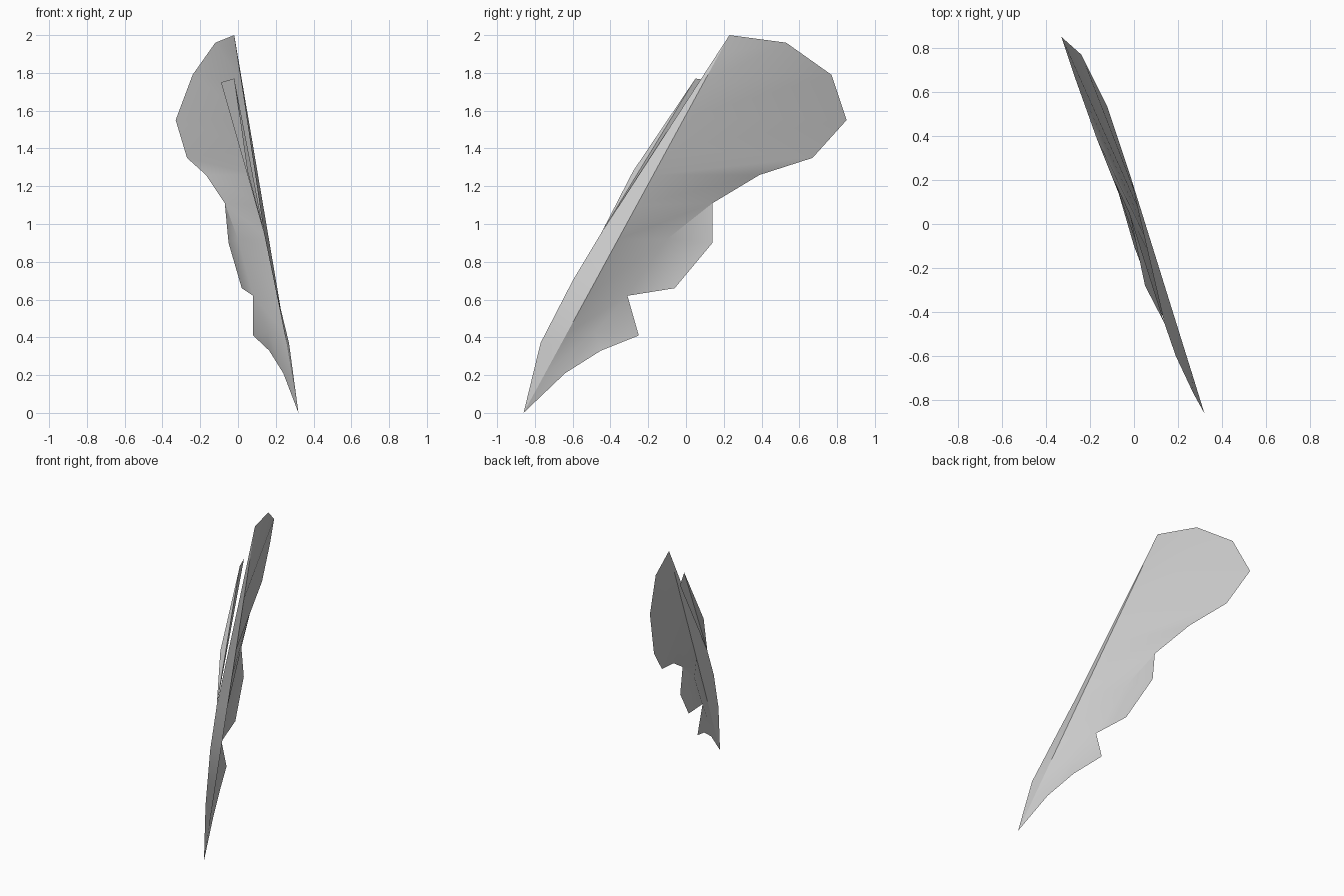
import bpy
import bmesh
import math
from mathutils import Vector

cube = bpy.data.objects.get("Cube")
if cube:
    bpy.data.objects.remove(cube, do_unlink=True)

grey = bpy.data.materials.new("plain_grey")
grey.use_nodes = True
colour = (0.6, 0.6, 0.6, 1)
grey.diffuse_color = colour
grey.node_tree.nodes["Principled BSDF"].inputs["Base Color"].default_value = colour

# Central spine, from the pointed foot to the top
TIP = Vector((0.32, -0.86, 0))
TOP = Vector((-0.02, 0.23, 2))


def spine(t):
    return TIP.lerp(TOP, t)


def strip(outline, fractions):
    """Triangles between the spine and an outer edge."""
    faces = []
    for i in range(len(outline) - 1):
        a, b = spine(fractions[i]), spine(fractions[i + 1])
        faces += [(a, outline[i], outline[i + 1]), (a, outline[i + 1], b)]
    return faces


def fan(hub, outline):
    return [(hub, p, q) for p, q in zip(outline, outline[1:])]


def make_sheet(name, faces):
    bm = bmesh.new()
    for face in faces:
        bm.faces.new([bm.verts.new(p) for p in face])
    bmesh.ops.remove_doubles(bm, verts=bm.verts[:], dist=0.0005)
    bmesh.ops.dissolve_degenerate(bm, edges=bm.edges[:], dist=0.0005)
    bm.normal_update()
    # All sheets face the model's left
    bmesh.ops.reverse_faces(bm, faces=[f for f in bm.faces if f.normal.x < 0])
    mesh = bpy.data.meshes.new(name)
    bm.to_mesh(mesh)
    bm.free()
    mesh.materials.append(grey)
    obj = bpy.data.objects.new(name, mesh)
    bpy.context.collection.objects.link(obj)
    bpy.ops.object.select_all(action="DESELECT")
    obj.select_set(True)
    bpy.context.view_layer.objects.active = obj
    bpy.ops.object.shade_smooth_by_angle(angle=math.radians(30))
    return obj


# Wide blade with two creased barbs on its lower edge
low = Vector((0.24, -0.64, 0.21))
notch = Vector((0.08, -0.31, 0.62))
high = Vector((-0.07, 0.14, 1.11))
low_crease = Vector((0.16, -0.48, 0.43))
high_crease = Vector((0.0, -0.1, 0.92))
crown = [Vector(p) for p in (
    (-0.17, 0.39, 1.26), (-0.27, 0.67, 1.35), (-0.33, 0.85, 1.55),
    (-0.24, 0.77, 1.79), (-0.12, 0.53, 1.96))]
edge = [TIP, low, low_crease, notch, high_crease, high, *crown, TOP]
wide = strip(edge, [0, 0.1, 0.21, 0.31, 0.46, 0.55, 0.63, 0.7, 0.78, 0.87, 0.95, 1])
wide += fan(high_crease, [high, Vector((-0.05, 0.14, 0.9)),
                          Vector((0.02, -0.06, 0.66)), notch])
wide += fan(low_crease, [notch, Vector((0.08, -0.25, 0.41)),
                         Vector((0.165, -0.45, 0.33)), low])
make_sheet("wide_blade", wide)

# Narrow blade folded along the other side of the spine
shoulder = Vector((0.138, -0.45, 0.95))
narrow_edge = [TIP, Vector((0.27, -0.77, 0.37)), Vector((0.19, -0.6, 0.7)), shoulder, TOP]
make_sheet("narrow_blade", strip(narrow_edge, [0, 0.18, 0.35, 0.48, 1]))

# Loose barb rising behind the narrow blade
peak = Vector((-0.02, 0.05, 1.77))
make_sheet("rear_barb", [
    (shoulder, peak, Vector((-0.09, 0.2, 1.75))),
    (shoulder, Vector((0.05, -0.28, 1.28)), peak)])
